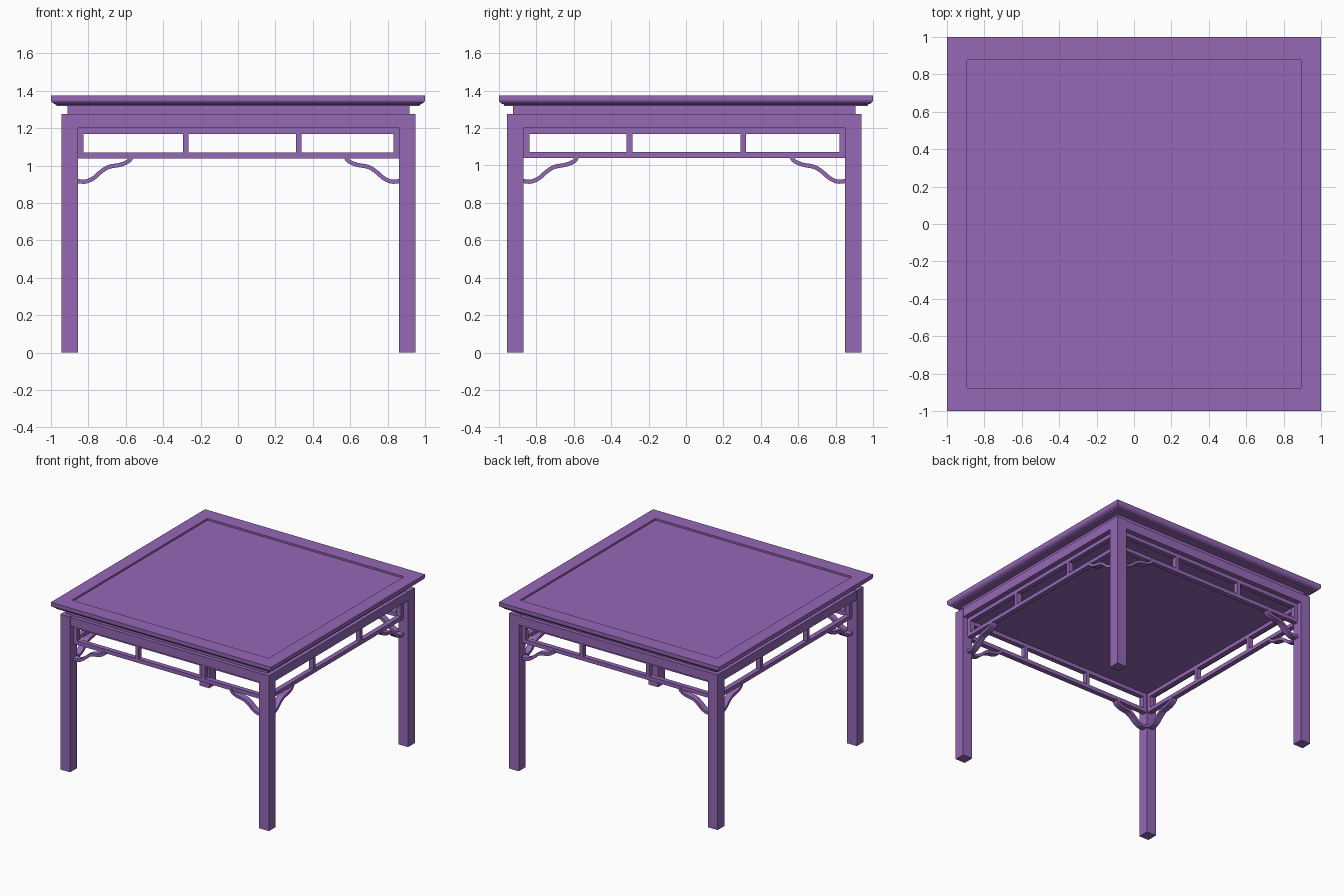
import bpy, bmesh
from mathutils import Vector

cube = bpy.data.objects.get("Cube")
if cube:
    bpy.data.objects.remove(cube, do_unlink=True)

wood = bpy.data.materials.new("purple_wood")
wood.use_nodes = True
colour = (0.30, 0.138, 0.47, 1)
wood.diffuse_color = colour
wood.node_tree.nodes["Principled BSDF"].inputs["Base Color"].default_value = colour

SHIFT = Vector((0.003, -0.009, 0))   # base sits slightly off the centre of the top
LEG_IN, LEG_OUT = 0.859, 0.947
FRAME = 0.884                        # distance of the open frames from the centre


def finish(name, bm):
    bmesh.ops.recalc_face_normals(bm, faces=bm.faces)
    mesh = bpy.data.meshes.new(name)
    bm.to_mesh(mesh)
    bm.free()
    obj = bpy.data.objects.new(name, mesh)
    obj.data.materials.append(wood)
    bpy.context.collection.objects.link(obj)
    return obj


def add_box(bm, p, q):
    """Box between two opposite corners, in base coordinates."""
    p, q = Vector(p), Vector(q)
    size = Vector([abs(s) for s in q - p])
    for v in bmesh.ops.create_cube(bm, size=1)["verts"]:
        v.co = (p + q) / 2 + v.co * size + SHIFT


def box(name, p, q):
    bm = bmesh.new()
    add_box(bm, p, q)
    return finish(name, bm)


def skin(bm, rings):
    """Join four-sided rings with side faces and cap both ends."""
    for a, b in zip(rings, rings[1:]):
        for i in range(4):
            j = (i + 1) % 4
            bm.faces.new((a[i], a[j], b[j], b[i]))
    bm.faces.new(rings[0])
    bm.faces.new(rings[-1])


# Table top: moulded edge and recessed panel
levels = [(0.97, 0.97, 1.318), (0.973, 0.973, 1.326), (0.985, 0.985, 1.331),
          (0.995, 0.995, 1.339), (1, 1, 1.349), (1, 1, 1.375),
          (0.893, 0.878, 1.375), (0.893, 0.878, 1.36)]
bm = bmesh.new()
skin(bm, [[bm.verts.new((sx * hx, sy * hy, z))
           for sx, sy in ((-1, -1), (1, -1), (1, 1), (-1, 1))]
          for hx, hy, z in levels])
finish("table_top", bm)

# Waist and the solid apron block beneath it
box("waist", (-0.914, -0.914, 1.27), (0.914, 0.914, 1.319))
box("apron", (-0.945, -0.945, 1.2), (0.945, 0.945, 1.273))

# Legs
for sx, nx in ((-1, "right"), (1, "left")):
    for sy, ny in ((-1, "front"), (1, "back")):
        box(f"{ny}_{nx}_leg", (sx * LEG_IN, sy * LEG_IN, 0),
            (sx * LEG_OUT, sy * LEG_OUT, 1.275))


def on_side(along, across, z, axis, sign):
    """Place a point on one of the four sides of the base."""
    if axis == "x":
        return Vector((along, sign * across, z))
    return Vector((sign * across, along, z))


# Bracket centre line, from the leg up to the lower rail
curve_points = [(0.862, 0.917), (0.818, 0.914), (0.775, 0.933), (0.738, 0.965),
                (0.695, 0.992), (0.63, 1.005), (0.588, 1.024), (0.570, 1.050)]


def smooth_path(pts, steps=4):
    """Catmull-Rom samples through the points."""
    pts = [Vector(p) for p in pts]
    ext = [2 * pts[0] - pts[1]] + pts + [2 * pts[-1] - pts[-2]]
    out = []
    for a, b, c, d in zip(ext, ext[1:], ext[2:], ext[3:]):
        for k in range(steps):
            t = k / steps
            out.append(0.5 * (2 * b + (c - a) * t + (2 * a - 5 * b + 4 * c - d) * t ** 2
                              + (3 * b - a - 3 * c + d) * t ** 3))
    return out + [pts[-1]]


path = smooth_path(curve_points)


def bracket(name, axis, sign, end, half=0.011, depth=0.025):
    bm = bmesh.new()
    rings = []
    for i, p in enumerate(path):
        t = (path[min(i + 1, len(path) - 1)] - path[max(i - 1, 0)]).normalized()
        n = Vector((-t.y, t.x)) * half
        corners = ((p + n, depth), (p - n, depth), (p - n, -depth), (p + n, -depth))
        rings.append([bm.verts.new(on_side(end * q.x, FRAME + d, q.y, axis, sign) + SHIFT)
                      for q, d in corners])
    skin(bm, rings)
    obj = finish(name, bm)
    bpy.ops.object.select_all(action="DESELECT")
    obj.select_set(True)
    bpy.context.view_layer.objects.active = obj
    bpy.ops.object.shade_smooth_by_angle()


# Open frame and brackets on each side
sides = (("front", "x", -1), ("back", "x", 1), ("right", "y", -1), ("left", "y", 1))
for name, axis, sign in sides:
    dividers = (-0.282, 0.321) if axis == "x" else (-0.293, 0.314)
    # Rails, then end stiles and the two dividers
    bars = [(-LEG_IN, LEG_IN, 1.168, 1.2), (-LEG_IN, LEG_IN, 1.039, 1.071)]
    uprights = [(-LEG_IN, -0.828), (0.828, LEG_IN)]
    uprights += [(d - 0.015, d + 0.015) for d in dividers]
    bars += [(a, b, 1.071, 1.168) for a, b in uprights]
    bm = bmesh.new()
    for a, b, z0, z1 in bars:
        add_box(bm, on_side(a, FRAME - 0.02, z0, axis, sign),
                on_side(b, FRAME + 0.02, z1, axis, sign))
    finish(f"{name}_frame", bm)

    for end, label in ((-1, "first"), (1, "second")):
        bracket(f"{name}_{label}_bracket", axis, sign, end)
